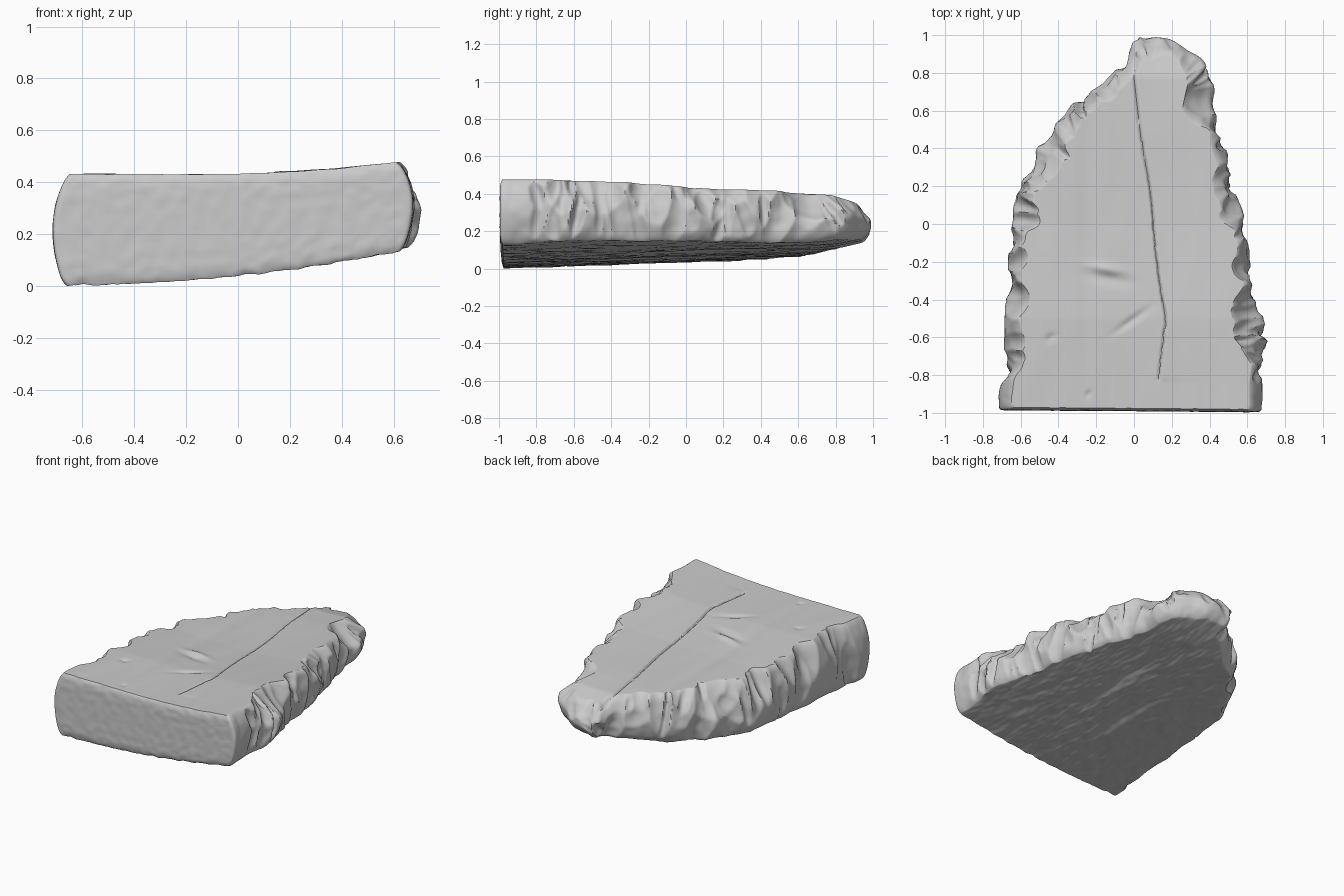
import bpy, bmesh, math, random
from mathutils import Vector, noise

if "Cube" in bpy.data.objects:
    bpy.data.objects.remove(bpy.data.objects["Cube"])

random.seed(7)
# Plan outline, anticlockwise from the front left corner
OUTLINE = [(-.715, -.985), (.675, -.995), (.68, -.8), (.715, -.65), (.705, -.57),
           (.665, -.43), (.655, -.33), (.62, -.2), (.625, -.13), (.585, .05), (.55, .15),
           (.53, .25), (.515, .32), (.48, .4), (.475, .5), (.425, .6), (.435, .7),
           (.40, .82), (.35, .88), (.28, .92), (.2, .98), (.13, .99), (.03, 1.0),
           (0, .985), (-.03, .9), (-.1, .82), (-.2, .72), (-.34, .63), (-.4, .54),
           (-.48, .48), (-.54, .35), (-.6, .23), (-.64, .15), (-.645, 0), (-.665, -.1),
           (-.665, -.25), (-.68, -.4), (-.685, -.6), (-.695, -.8), (-.715, -.9)]
CRACK = [(.02, .95), (0, .8), (.03, .5), (.09, .15), (.11, -.1), (.14, -.35),
         (.17, -.5), (.15, -.65), (.13, -.82)]
DROP = [(-1, 0), (-.5, 0), (-.25, .015), (0, .03), (.3, .037), (.6, .043),
        (.78, .052), (.92, .09), (1, .11)]
# Large broken flakes on the upper rim: x, y, radius, depth
FLAKES = [(.42, .7, .17, .10), (.66, -.48, .17, .085), (.72, -.66, .10, .07),
          (.56, .12, .1, .04), (-.5, .38, .2, .09), (-.63, .07, .12, .05),
          (-.67, -.4, .1, .06), (.06, 1.0, .1, .04), (-.67, -.65, .08, .03)]
CENTRE = Vector((.1, -.1))
STEP, LEVELS, RINGS = .0095, 30, 60


def interp(table, v):
    for (a, p), (b, q) in zip(table, table[1:]):
        if v <= b:
            return p + (q - p) * max(0, (v - a) / (b - a))
    return table[-1][1]


def bump(x, y, cx, cy, rx, ry, ang=0):
    c, s = math.cos(ang), math.sin(ang)
    u, v = (x - cx) * c + (y - cy) * s, (y - cy) * c - (x - cx) * s
    return math.exp(-(u / rx) ** 2 - (v / ry) ** 2)


CRACK_X = sorted((y, x) for x, y in CRACK)


def top_z(x, y):
    z = .43 + .045 * min(1.1, max(0, (x + .05) / .65)) ** 1.7 - interp(DROP, y)
    # worn grooves, dents and the long crack
    z -= .006 * bump(x, y, -.25, .1, .06, .8)
    z -= .012 * bump(x, y, -.13, -.29, .1, .03, -.2) - .012 * bump(x, y, -.14, -.24, .1, .025, -.2)
    z -= .011 * bump(x, y, -.01, -.51, .1, .018, .6)
    z -= .01 * bump(x, y, -.44, -.6, .025, .02) + .01 * bump(x, y, -.24, -.9, .015, .015)
    if -.82 < y < .93:
        d = x - interp(CRACK_X, y) - .006 * noise.noise((0, y * 25, 3))
        z -= .011 * math.exp(-(d / .007) ** 2)
        z += .004 / (1 + math.exp(-d / .006)) * math.exp(-abs(d) / .1)
    return z + .003 * noise.noise((x * 9, y * 3, 1))


def bottom_z(x, y):
    z = .14 * (max(0, x + .69) / 1.35) ** 2 + .032 * (y + 1) + .05 * max(0, (y - .6) / .4) ** 2
    z += .012 * bump(x, y, .15, .1, .04, .35) + .012 * bump(x, y, -.12, -.15, .04, .35)
    return z + .005 * noise.noise((x * 16, y * 6, 8)) + .003 * noise.noise((x * 40, y * 14, 2))


# Resample and soften the outline
pts = []
for i, a in enumerate(OUTLINE):
    a, b = Vector(a), Vector(OUTLINE[(i + 1) % len(OUTLINE)])
    k = max(1, round((b - a).length / STEP))
    pts += [a.lerp(b, j / k) for j in range(k)]
N = len(pts)
for _ in range(4):
    pts = [(pts[i - 1] + pts[i] * 2 + pts[(i + 1) % N]) / 4 for i in range(N)]

# Random small scallops along the broken sides
S0 = round(1.39 / STEP)
scallops = [(random.uniform(S0 + 12, N - 14) * STEP, random.uniform(.3, 1.1),
             random.uniform(.035, .1), random.uniform(.25, .6),
             random.uniform(-.12, .12), random.uniform(.015, .05)) for _ in range(75)]


def side_point(i, t):
    p = pts[i]
    tan = (pts[(i + 8) % N] - pts[i - 8]).normalized()
    inward = Vector((-tan.y, tan.x))
    front = min(1, max(0, (-.93 - p.y) / .045))
    q = 2 * t - 1
    inset = (.04 if q < 0 else .055) * abs(q) ** 1.9 + .012 * abs(q) ** 12
    chip = 0
    for s, tc, rs, rt, slant, depth in scallops:
        u = (i * STEP - s - slant * (t - tc)) / rs
        v = (t - tc) / rt
        if u * u + v * v < 1:
            chip = max(chip, depth * (1 - u * u - v * v))
    for x, y, r, depth in FLAKES:
        d = ((p.x - x) ** 2 + (p.y - y) ** 2) / r ** 2 + ((t - 1.02) / .6) ** 2
        if d < 1:
            chip += depth * (1 - d)
    rough = .006 * noise.noise((p.x * 14, p.y * 14, t * 5))
    side = inset + chip * (1 - front) + rough * (1 - front)
    face = .014 * abs(q) ** 10 + .003 * noise.noise((p.x * 18, 0, t * 12))
    x = p.x + (1 - front) * inward.x * side - front * p.x * inset / .7
    y = p.y + (1 - front) * inward.y * side + front * max(0, inward.y) * face
    lo, hi = bottom_z(x, y), top_z(x, y)
    return Vector((x, y, lo + (hi - lo) * t))


# Rings: underside outwards, up the broken sides, then inwards over the top
bm = bmesh.new()
walls = [[side_point(i, .5 - .5 * math.cos(math.pi * j / LEVELS)) for i in range(N)]
         for j in range(LEVELS + 1)]


def cap(ring, height):
    rows = []
    for k in range(1, RINGS):
        f = 1 - k / RINGS
        row = []
        for p in ring:
            x, y = CENTRE.lerp(p.xy, f)
            row.append(Vector((x, y, height(x, y))))
        rows.append(row)
    return rows


rows = cap(walls[0], bottom_z)[::-1] + walls + cap(walls[-1], top_z)
rings = [[bm.verts.new(p) for p in row] for row in rows]
for a, b in zip(rings, rings[1:]):
    for i in range(N):
        j = (i + 1) % N
        bm.faces.new((a[i], a[j], b[j], b[i]))
for ring, height in ((rings[0], bottom_z), (rings[-1], top_z)):
    mid = bm.verts.new((*CENTRE, height(*CENTRE)))
    for i in range(N):
        bm.faces.new((ring[i], ring[(i + 1) % N], mid))
bmesh.ops.recalc_face_normals(bm, faces=bm.faces)
low = min(v.co.z for v in bm.verts)
bmesh.ops.translate(bm, verts=bm.verts, vec=(0, 0, -low))

mesh = bpy.data.meshes.new("broken_stone_slab")
bm.to_mesh(mesh)
bm.free()
slab = bpy.data.objects.new("broken_stone_slab", mesh)
bpy.context.collection.objects.link(slab)
bpy.context.view_layer.objects.active = slab
slab.select_set(True)
bpy.ops.object.shade_smooth_by_angle(angle=math.radians(40))
